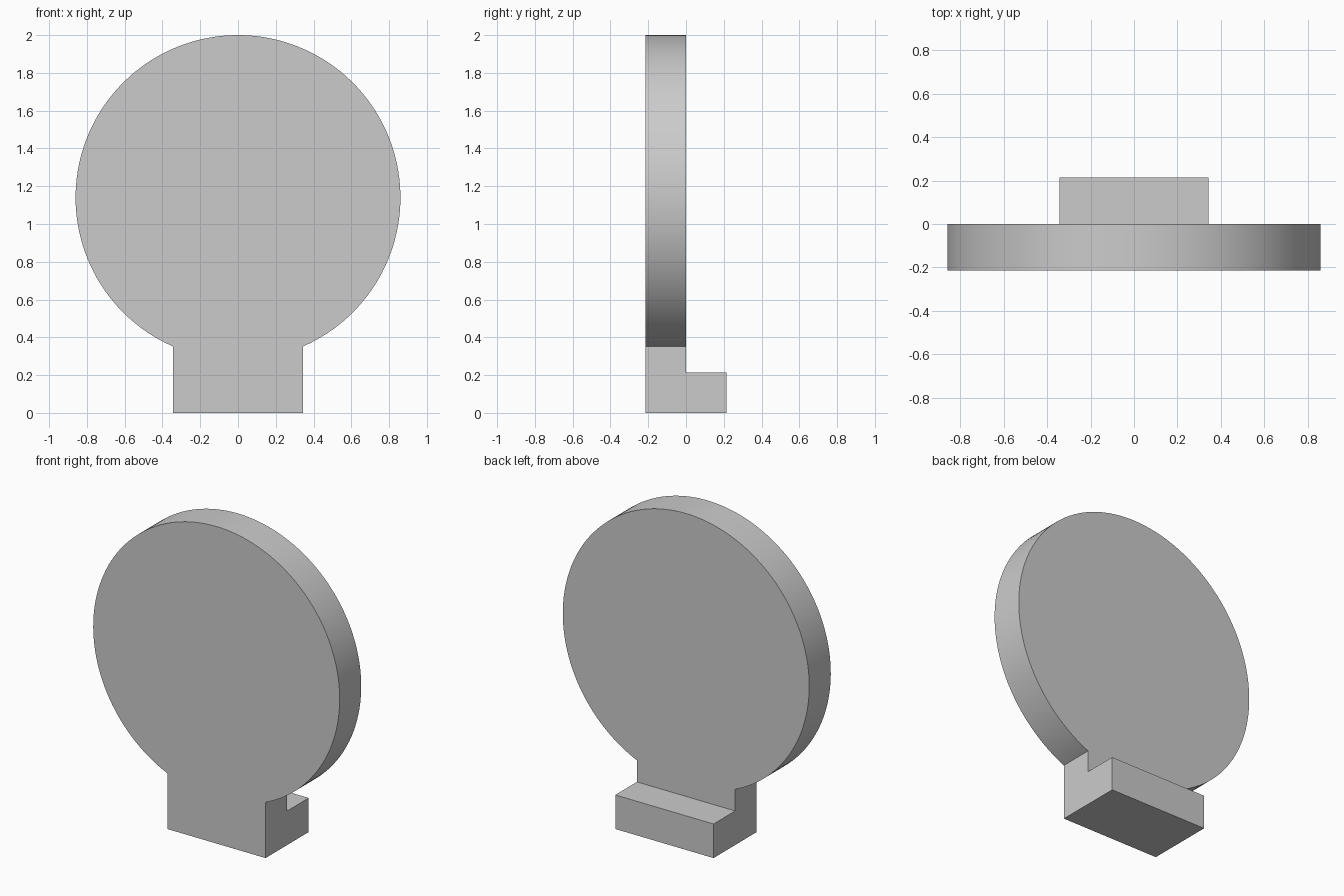
import bpy, bmesh, math
from mathutils import Vector

if "Cube" in bpy.data.objects:
    bpy.data.objects.remove(bpy.data.objects["Cube"])

R, CZ = 0.86, 1.14          # disc radius and centre height
HALF_W = 0.343              # half width of the stem
T = 0.215                   # plate thickness, foot depth and foot height
SEGS = 128

bm = bmesh.new()


def vert(x, z):
    return bm.verts.new((x, -T, z))


def extrude(face, depth):
    """Extrude a face backwards and return its new cap."""
    out = bmesh.ops.extrude_face_region(bm, geom=[face])["geom"]
    bmesh.ops.translate(bm, vec=(0, depth, 0),
                        verts=[g for g in out if isinstance(g, bmesh.types.BMVert)])
    return [g for g in out if isinstance(g, bmesh.types.BMFace)]


# Front outline: rectangular lower stem, then upper stem running into the disc
low_l, low_r = vert(-HALF_W, 0), vert(HALF_W, 0)
mid_l, mid_r = vert(-HALF_W, T), vert(HALF_W, T)
gap = math.asin(HALF_W / R)
arc = []
for i in range(SEGS + 1):
    a = gap + (2 * math.pi - 2 * gap) * i / SEGS
    arc.append(vert(R * math.sin(a), CZ - R * math.cos(a)))
lower = bm.faces.new([low_l, low_r, mid_r, mid_l])
upper = bm.faces.new([mid_l, mid_r] + arc)

# Plate thickness
caps = bmesh.ops.extrude_face_region(bm, geom=[lower, upper], use_keep_orig=True)["geom"]
bmesh.ops.translate(bm, vec=(0, T, 0),
                    verts=[g for g in caps if isinstance(g, bmesh.types.BMVert)])

# Foot: push the lower back face further out
back_low = min((g for g in caps if isinstance(g, bmesh.types.BMFace)),
               key=lambda f: f.calc_center_median().z)
extrude(back_low, T)
if back_low.is_valid:
    bmesh.ops.delete(bm, geom=[back_low], context='FACES_ONLY')

# Merge coplanar faces into clean flat sides
bmesh.ops.recalc_face_normals(bm, faces=bm.faces)
bmesh.ops.dissolve_limit(bm, angle_limit=math.radians(0.5),
                         verts=bm.verts, edges=bm.edges)
bmesh.ops.recalc_face_normals(bm, faces=bm.faces)

mesh = bpy.data.meshes.new("round_plate_with_foot")
bm.to_mesh(mesh)
bm.free()
obj = bpy.data.objects.new("round_plate_with_foot", mesh)
bpy.context.collection.objects.link(obj)

# Smooth rim, sharp corners
bpy.context.view_layer.objects.active = obj
obj.select_set(True)
bpy.ops.object.shade_smooth_by_angle(angle=math.radians(20))
